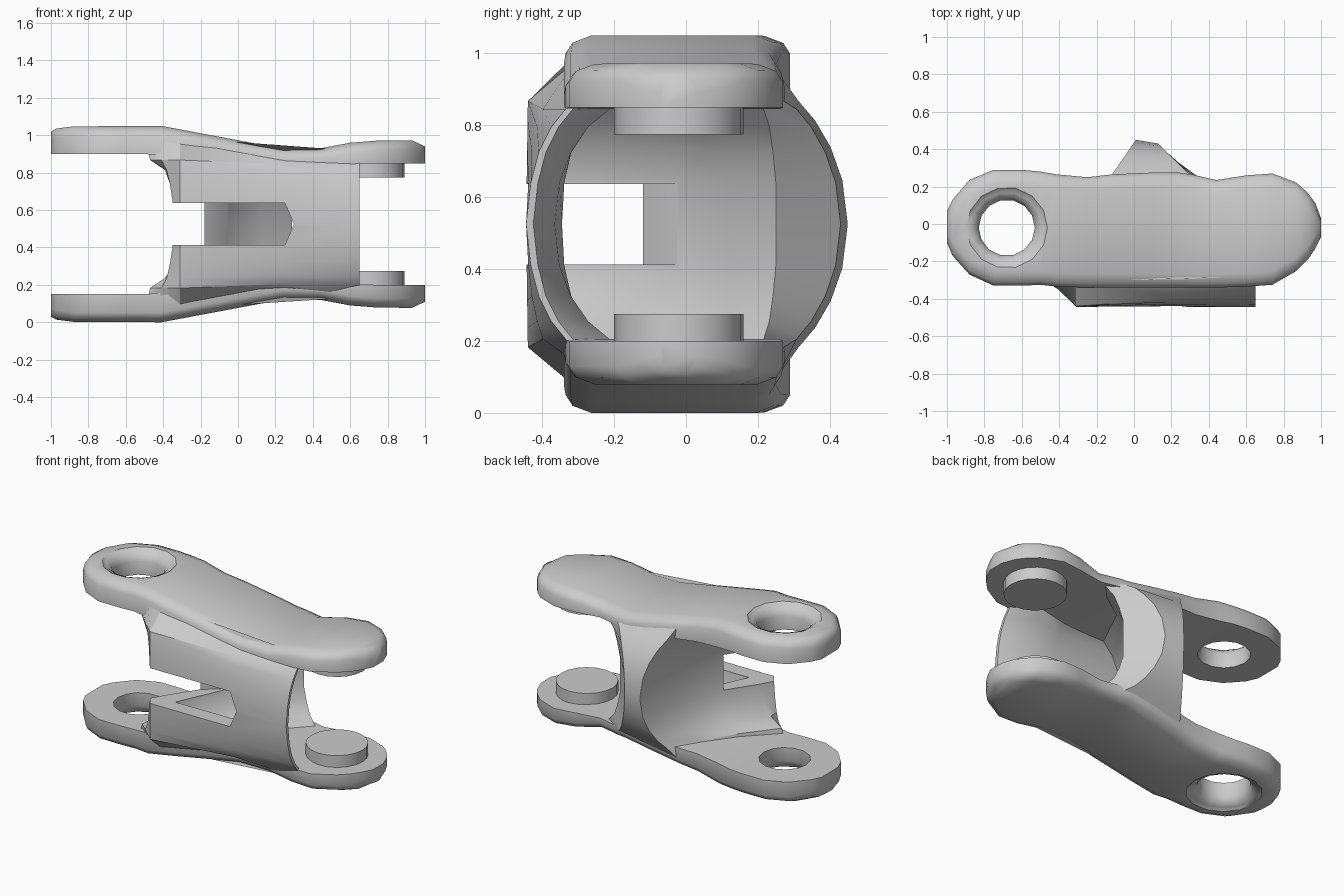
import bpy, bmesh, math

if "Cube" in bpy.data.objects:
    bpy.data.objects.remove(bpy.data.objects["Cube"])

MID = 0.525  # height of the symmetry plane; all meshes are built relative to it


def loft(name, rings):
    bm = bmesh.new()
    rows = [[bm.verts.new(p) for p in r] for r in rings]
    n = len(rows[0])
    for a, b in zip(rows, rows[1:]):
        for i in range(n):
            bm.faces.new((a[i], a[(i + 1) % n], b[(i + 1) % n], b[i]))
    bm.faces.new(rows[0])
    bm.faces.new(rows[-1])
    bmesh.ops.recalc_face_normals(bm, faces=bm.faces)
    me = bpy.data.meshes.new(name)
    bm.to_mesh(me)
    bm.free()
    ob = bpy.data.objects.new(name, me)
    bpy.context.collection.objects.link(ob)
    ob.location.z = MID
    return ob


def turned(name, cx, cy, profile, n):
    return loft(name, [[(cx + r * math.cos(2 * math.pi * i / n), cy + r * math.sin(2 * math.pi * i / n), z - MID)
                        for i in range(n)] for r, z in profile])


def finish(ob, cutter=None, mirror=False, angle=40):
    bpy.context.view_layer.update()
    bpy.context.view_layer.objects.active = ob
    bpy.ops.object.select_all(action='DESELECT')
    ob.select_set(True)
    if cutter:
        cutter.hide_render = True
        m = ob.modifiers.new("cut", 'BOOLEAN')
        m.operation, m.solver, m.object = 'DIFFERENCE', 'EXACT', cutter
        bpy.ops.object.modifier_apply(modifier=m.name)
        bpy.data.objects.remove(cutter)
    if mirror:
        m = ob.modifiers.new("mirror", 'MIRROR')
        m.use_axis = (False, False, True)
        m.use_mirror_merge = False
        bpy.ops.object.modifier_apply(modifier=m.name)
    bpy.ops.object.shade_smooth_by_angle(angle=math.radians(angle))


def lerp(table, v):
    for (a, p), (b, q) in zip(table, table[1:]):
        if v <= b:
            return p + (q - p) * max(0, (v - a) / (b - a))
    return table[-1][1]


# side plates: sections along x (x, front y, back y) with outer and inner height profiles
stations = [(-1, -.10, .07), (-.97, -.17, .13), (-.88, -.27, .235), (-.75, -.33, .29), (-.6, -.33, .29),
            (-.5, -.325, .28), (-.41, -.335, .265), (-.25, -.34, .25), (-.12, -.34, .265), (.1, -.34, .275),
            (.24, -.34, .275), (.31, -.34, .265), (.44, -.34, .235), (.6, -.335, .26), (.74, -.325, .27),
            (.87, -.25, .22), (.93, -.19, .165), (.97, -.13, .11), (1, -.07, .03)]
outer = [(-1, .03), (-.95, .003), (-.41, 0), (.23, .12), (.45, .12), (.65, .08), (.93, .077), (1, .11)]
inner = [(-1, .15), (-.5, .15), (.2, .205), (.65, .205), (.7, .2), (1, .2)]
rings = []
for x, f, b in stations:
    zo, zi = lerp(outer, x) - MID, lerp(inner, x) - MID
    c = min(.055, (b - f) * .25)
    rings.append([(x, f, zi), (x, f, zo + .05), (x, f + c * .35, zo + .02), (x, f + c * 1.3, zo),
                  (x, b - c * 1.3, zo), (x, b - c * .35, zo + .02), (x, b, zo + .05), (x, b, zi)])
plates = loft("side_plates", rings)
hole = turned("hole_cutter", -.68, -.02,
              [(.23, -.02), (.215, .004), (.19, .012), (.165, .032), (.15, .065), (.15, .4)], 14)
finish(plates, hole, mirror=True, angle=55)

# inward bosses at the solid ends
bosses = turned("inner_bosses", .71, -.02, [(.18, .15), (.18, .275)], 20)
finish(bosses, mirror=True)

# front wall and curved web: an L-shaped plan that flares into the plates
flare = [(0, 0), (.115, 0), (.2, .2), (.27, .45), (.32, .85), (.37, 1)]
bulge = [(0, 0), (.115, .08), (.2, .25), (.27, .48), (.32, .72), (.37, 1)]
front_l = [(0, -.445), (.32, -.44), (.37, -.31)]
front_r = [(0, -.445), (.115, -.432), (.2, -.41), (.27, -.375), (.32, -.335), (.37, -.3)]


def plan(z):
    d = abs(z)
    t, s, fl, fr = (lerp(k, d) for k in (flare, bulge, front_l, front_r))
    fm = .6 * fl + .4 * fr

    def mix(a, b, k):
        return (a[0] + (b[0] - a[0]) * k, max(fl, a[1] + (b[1] - a[1]) * k))
    pts = [(.65, fr), (.25, fm), (-.31, fl), mix((-.35, -.385), (-.42, -.34), t),
           mix((-.3, -.3), (-.5, -.29), t), mix((-.18, -.12), (-.33, -.08), t), mix((-.06, .17), (-.2, .12), t),
           mix((.01, .45), (-.12, .26), s), mix((.13, .43), (.3, .26), s),
           mix((.29, .25), (.41, .21), t), mix((.13, .12), (.33, .12), t),
           mix((-.05, -.02), (.15, 0), t), mix((-.2, -.345), (.02, -.28), t),
           (.3, fm + .1 + .05 * t), (.5, fr + .08 + .05 * t), (.65, fr + .02)]
    if d < .36:
        return [(x, y, z * (1.07 if x < 0 else 1)) for x, y in pts]
    # outermost level is buried in the plate
    return [(x, y, math.copysign(MID - lerp(outer, x) - .055, z)) for x, y in pts]


levels = [-.37, -.32, -.27, -.2, -.115, 0, .115, .2, .27, .32, .37]
body = loft("curved_body_wall", [plan(z) for z in levels])

# slot through the front wall
slot = [(-.7, -.112), (.25, -.112), (.3, 0), (.25, .112), (-.7, .112)]
cutter = loft("slot_cutter", [[(x, -.9, z) for x, z in slot],
                              [(x, -.12 + (x + .18) * .74, z) for x, z in slot]])
finish(body, cutter, angle=32)
